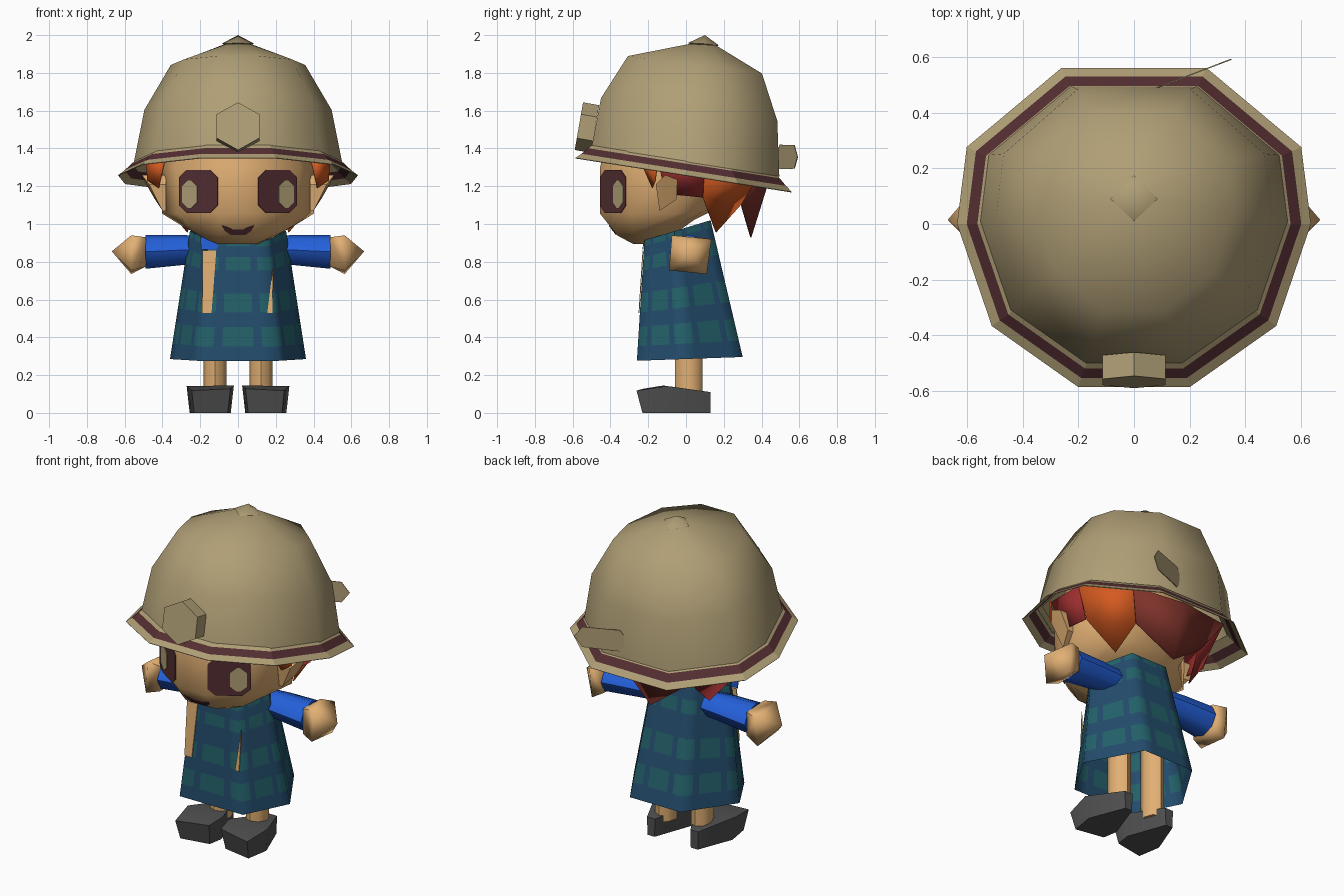
import bpy, bmesh, math
from mathutils import Vector

if "Cube" in bpy.data.objects:
    bpy.data.objects.remove(bpy.data.objects["Cube"])


def srgb(r, g, b):
    f = lambda c: c / 12.92 if c <= 0.04045 else ((c + 0.055) / 1.055) ** 2.4
    return [f(v / 255) for v in (r, g, b)] + [1]


MATS = {}
for key, col in {"khaki": (176, 159, 118), "maroon": (84, 46, 50), "skin": (226, 176, 116),
                 "blue": (36, 96, 218), "navy": (35, 76, 108), "teal": (35, 97, 106),
                 "charcoal": (80, 80, 80), "orange": (212, 90, 32), "red": (156, 46, 46),
                 "auburn": (125, 50, 42)}.items():
    MATS[key] = bpy.data.materials.new(key)
    MATS[key].diffuse_color = srgb(*col)


def finish(bm, name, mats, smooth=None, thick=0):
    bmesh.ops.recalc_face_normals(bm, faces=bm.faces[:])
    me = bpy.data.meshes.new(name)
    bm.to_mesh(me)
    bm.free()
    ob = bpy.data.objects.new(name, me)
    bpy.context.collection.objects.link(ob)
    for m in mats:
        me.materials.append(MATS[m])
    if thick:
        mod = ob.modifiers.new("thickness", "SOLIDIFY")
        mod.thickness = thick
    if smooth:
        bpy.ops.object.select_all(action="DESELECT")
        ob.select_set(True)
        bpy.context.view_layer.objects.active = ob
        bpy.ops.object.shade_smooth_by_angle(angle=math.radians(smooth))
    return ob


def loft(name, rings, mats, rule=None, caps=(False, False), smooth=None, thick=0):
    """Skin closed rings; rule(row, segment) picks the material."""
    bm = bmesh.new()
    vs = [[bm.verts.new(p) for p in r] for r in rings]
    n = len(vs[0])
    for i in range(len(vs) - 1):
        for j in range(n):
            k = (j + 1) % n
            f = bm.faces.new((vs[i][j], vs[i][k], vs[i + 1][k], vs[i + 1][j]))
            f.material_index = rule(i, j) if rule else 0
    for on, ring in zip(caps, (vs[0], vs[-1])):
        if on:
            bm.faces.new(ring)
    return finish(bm, name, mats, smooth, thick)


def hull(name, pts, mat, smooth=None):
    bm = bmesh.new()
    for p in pts:
        bm.verts.new(p)
    out = bmesh.ops.convex_hull(bm, input=bm.verts[:])
    junk = {g for g in out["geom_interior"] + out["geom_unused"] if isinstance(g, bmesh.types.BMVert)}
    bmesh.ops.delete(bm, geom=list(junk), context="VERTS")
    bmesh.ops.dissolve_limit(bm, angle_limit=0.02, verts=bm.verts[:], edges=bm.edges[:])
    return finish(bm, name, [mat], smooth)


def plate(name, pts, depth, mat):
    """Thin solid sheet from a flat outline."""
    return loft(name, [pts, [Vector(p) + Vector(depth) for p in pts]], [mat], caps=(True, True))


def sym(half):
    return half + [(-x, y) for x, y in reversed(half)]


# Helmet: ten-sided brim and dome, tipped down toward the back
BRIM = sym([(0.20, -0.585), (0.51, -0.366), (0.635, 0.0), (0.60, 0.276), (0.26, 0.56)])


def helm(s, z, yc=0.0, tilt=0.157, sy=None):
    return [(x * s, yc + y * (sy or s), z - tilt * y * (sy or s)) for x, y in BRIM]


loft("helmet_brim", [helm(1, 1.258), helm(0.945, 1.285), helm(0.885, 1.32), helm(0.82, 1.357)],
     ["khaki", "maroon"], lambda i, j: int(i == 1), thick=0.004)
loft("helmet_dome", [helm(0.868, 1.328, 0.008), helm(0.78, 1.605, 0.027, 0.13, 0.815),
                     helm(0.56, 1.842, 0.055, 0.13, 0.62), helm(0.12, 1.95, 0.09, 0.05)],
     ["khaki"], caps=(False, True), smooth=50)
hull("helmet_knob", [(0.085, 0.09, 1.955), (-0.085, 0.09, 1.955), (0, 0.01, 1.958), (0, 0.175, 1.945),
                     (0, 0.1, 2.0), (0, 0.09, 1.92)], "khaki", smooth=80)

# Hexagonal lamp on the helmet front
hexagon = [(0, 0.13), (0.113, 0.065), (0.113, -0.065), (0, -0.13), (-0.113, -0.065), (-0.113, 0.065)]
lamp = [Vector((x, -0.567 + 0.17 * h, 1.518 + 0.97 * h)) for x, h in hexagon]
hull("helmet_lamp", lamp + [p + Vector((0, 0.085, -0.015)) for p in lamp], "khaki")

# Thin fin at the helmet back
fin = [(0, 0), (0.15, 0.065), (0.85, 0.062), (1, 0), (0.85, -0.062), (0.15, -0.065)]
plate("helmet_fin", [(0.06 + 0.29 * t, 0.478 + 0.111 * t, 1.355 + h) for t, h in fin],
      (-0.002, 0.004, 0), "khaki")

# Head
FACE = sym([(0.10, -0.455), (0.33, -0.30), (0.41, -0.05), (0.33, 0.17), (0.12, 0.27)])
loft("head", [
    [(x * 0.3, -0.19 + y * 0.2, 0.895) for x, y in FACE],
    [(x * (1 if y < -0.4 else 0.7), -0.11 + y * 0.56, 0.94 + 0.2 * max(0, -0.11 + y * 0.56 + 0.36))
     for x, y in FACE],
    [(x * 0.98 if y < 0 else x * 0.72, y if y < 0 else y * 0.6, 1.055 + 0.1 * max(0, y)) for x, y in FACE],
    [(x, y, 1.30) for x, y in FACE],
    [(x * 0.9, y * 0.9, 1.5) for x, y in FACE]], ["skin"], caps=(True, True), smooth=60)

# Mouth on the slanted chin
smile = [(-0.085, 0.992), (-0.06, 0.985), (-0.03, 0.972), (0.03, 0.972), (0.06, 0.985), (0.085, 0.992),
         (0.07, 0.965), (0.04, 0.945), (-0.04, 0.945), (-0.07, 0.965)]
plate("mouth", [(x, -0.455 + 0.783 * (1.055 - z), z) for x, z in smile], (0, -0.003, -0.002), "maroon")


def on_cheek(s, x, z, gap):
    return (s * (x + gap * 0.55), -0.455 + (x - 0.10) * 0.674 - gap * 0.83, z)


def octagon(x0, x1, z0, z1, c):
    return [(x0 + c, z0), (x1 - c, z0), (x1, z0 + c), (x1, z1 - c),
            (x1 - c, z1), (x0 + c, z1), (x0, z1 - c), (x0, z0 + c)]


def side_parts(s, side):
    # Eyes
    for name, mat, box, gap in (("eye", "maroon", (0.106, 0.308, 1.058, 1.287, 0.04), 0.002),
                                ("iris", "khaki", (0.212, 0.29, 1.085, 1.23, 0.03), 0.005)):
        plate(f"{side}_{name}", [on_cheek(s, x, z, gap) for x, z in octagon(*box)],
              (s * 0.0025, -0.0035, 0), mat)
    # Ear
    rim = [(0.47, -0.16, 1.21), (0.51, -0.11, 1.26), (0.50, -0.045, 1.235), (0.44, -0.05, 1.13), (0.40, -0.14, 1.07)]
    hull(f"{side}_ear", [(s * x, y, z) for x, y, z in rim] +
         [(s * 0.38, y, z) for _, y, z in rim], "skin", smooth=35)
    # Sleeve
    sections = ((0.16, 0.865, 0.07), (0.30, 0.862, 0.08), (0.49, 0.853, 0.09))
    loft(f"{side}_sleeve", [[(s * x, 0.02 + 1.2 * r * math.cos(a * math.pi / 4), z + r * math.sin(a * math.pi / 4))
                             for a in range(8)] for x, z, r in sections],
         ["blue"], caps=(True, True), smooth=50)
    # Hand
    cuff = [(-0.065, 0.775), (0.105, 0.78), (0.105, 0.925), (-0.065, 0.93)]
    palm = [(-0.09, 0.755), (0.11, 0.735), (0.135, 0.92), (-0.075, 0.94)]
    hull(f"{side}_hand", [(s * 0.488, y, z) for y, z in cuff] + [(s * 0.565, y, z) for y, z in palm] +
         [(s * 0.668, 0.015, 0.855)], "skin", smooth=80)
    # Leg
    loft(f"{side}_leg", [[(s * 0.122 + 0.06 * math.cos(a * math.pi / 4), 0.015 + 0.073 * math.sin(a * math.pi / 4), z)
                          for a in range(8)] for z in (0.08, 0.6)], ["skin"], caps=(True, True), smooth=50)
    # Shoe
    plan = [(0.12, 0.13, 0.11), (0.175, 0.13, 0.11), (0.272, -0.10, 0.142), (0.245, -0.262, 0.118),
            (0.04, -0.225, 0.128), (0.022, -0.12, 0.145)]
    hull(f"{side}_shoe", [(s * x, y, z) for x, y, z in plan] +
         [(s * (0.148 + (x - 0.148) * 0.87), y * 0.88 if y < 0 else y, 0) for x, y, z in plan],
         "charcoal", smooth=62)


side_parts(1, "left")
side_parts(-1, "right")


# Hair: spiked sheets hanging below the helmet
def hair(name, mat, pts, sides=(1, -1)):
    bm = bmesh.new()
    for s in sides:
        bm.faces.new([bm.verts.new((s * x, y, z)) for x, y, z in pts])
    bmesh.ops.remove_doubles(bm, verts=bm.verts[:], dist=0.001)
    bmesh.ops.triangulate(bm, faces=bm.faces[:])
    finish(bm, name, [mat], smooth=50, thick=0.006)


spike = [(0.49, 0.1, 1.33), (0.33, 0.385, 1.26), (0.23, 0.29, 1.1), (0.27, 0.16, 0.955), (0.42, 0.09, 1.14)]
hair("hair_forelocks", "orange", [(0.385, -0.25, 1.35), (0.49, -0.15, 1.34), (0.48, -0.165, 1.23), (0.42, -0.18, 1.19)])
hair("hair_temples", "red", [(0.48, -0.15, 1.34), (0.49, 0.1, 1.33), (0.43, 0.09, 1.14), (0.43, -0.11, 1.16)])
hair("hair_left_spike", "orange", spike, (1,))
hair("hair_right_spike", "red", spike, (-1,))
hair("hair_back_spike", "auburn", [(0.33, 0.385, 1.26), (0, 0.44, 1.25), (0, 0.34, 0.93), (0.23, 0.29, 1.1)])

# Cloak: six-sided cone with rows of teal bricks
corners = sym([(0.60, -1), (1, -0.1), (0.48, 1)])
outline, brick = [], []
for i, c in enumerate(corners):
    a, b = Vector(c), Vector(corners[(i + 1) % len(corners)])
    for t, is_brick in ((0, True), (0.19, False), (0.30, True), (0.70, False), (0.81, True)):
        outline.append(a.lerp(b, t))
        brick.append(is_brick)


def cloak_ring(t):
    low = [Vector((0.36 * x, 0.02 + 0.28 * y, 0.286 + 0.01 * y)) for x, y in outline]
    top = [Vector((0.255 * x, -0.045 + 0.175 * y, 0.967 + 0.053 * y)) for x, y in outline]
    return [p.lerp(q, t) for p, q in zip(low, top)]


loft("cloak", [cloak_ring(t) for t in (0, 0.12, 0.28, 0.40, 0.56, 0.75, 0.86, 0.95, 1)], ["navy", "teal"],
     lambda i, j: int(i % 2 == 1 and brick[j]), caps=(False, True), smooth=65)


# Openings on the cloak front
def on_front(pts):
    return [(x, -0.262 + 0.0635 * (z - 0.28), z) for x, z in pts]


plate("front_opening", on_front([(-0.19, 0.53), (-0.14, 0.53), (-0.115, 0.86), (-0.187, 0.86)]),
      (0, -0.005, 0), "skin")
plate("front_slit", on_front([(0.155, 0.53), (0.182, 0.53), (0.186, 0.78)]), (0, -0.005, 0), "skin")
plate("collar", on_front([(-0.195, 0.865), (-0.115, 0.865), (-0.09, 0.93), (-0.20, 0.93)]),
      (0, -0.005, 0), "blue")

for m in bpy.data.materials:
    if m.users and not m.is_grease_pencil:
        m.use_nodes = True
        m.node_tree.nodes["Principled BSDF"].inputs["Base Color"].default_value = m.diffuse_color
